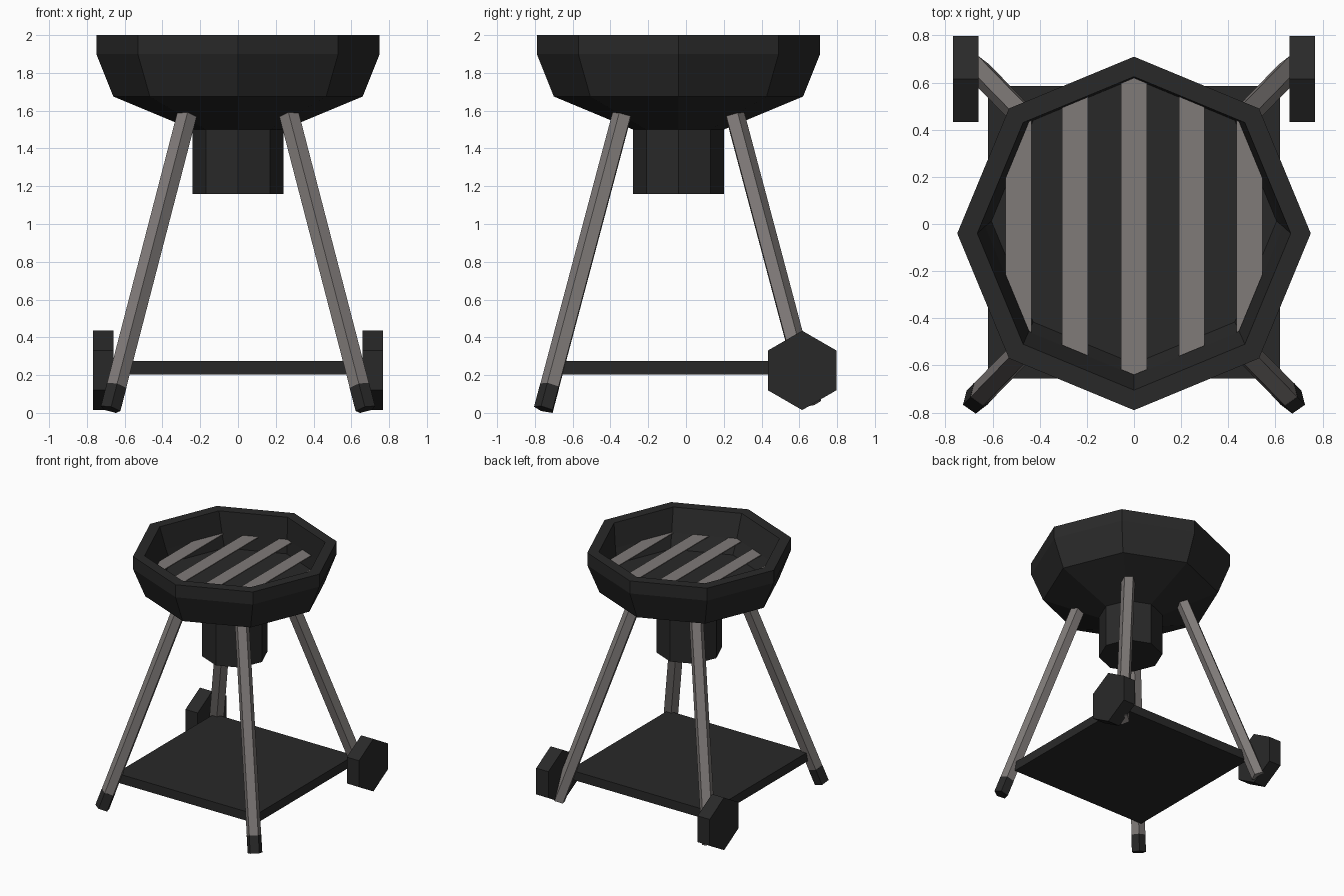
import bpy, bmesh, math
from mathutils import Vector

if "Cube" in bpy.data.objects:
    bpy.data.objects.remove(bpy.data.objects["Cube"])

CY = -0.04  # y centre of the bowl and legs


def material(name, rgb):
    m = bpy.data.materials.new(name)
    m.diffuse_color = (*rgb, 1)
    m.use_nodes = True
    m.node_tree.nodes["Principled BSDF"].inputs["Base Color"].default_value = m.diffuse_color
    return m


BLACK = material("charcoal black", (0.022, 0.022, 0.022))
STEEL = material("warm grey steel", (0.215, 0.197, 0.19))


def finish(name, bm, mat):
    bmesh.ops.recalc_face_normals(bm, faces=bm.faces)
    me = bpy.data.meshes.new(name)
    bm.to_mesh(me)
    bm.free()
    me.materials.append(mat)
    ob = bpy.data.objects.new(name, me)
    bpy.context.collection.objects.link(ob)
    return ob


def loft(name, rings, mat):
    """Skin a list of rings of points and cap both ends."""
    bm = bmesh.new()
    rows = [[bm.verts.new(p) for p in ring] for ring in rings]
    n = len(rows[0])
    for a, b in zip(rows, rows[1:]):
        for i in range(n):
            j = (i + 1) % n
            bm.faces.new((a[i], a[j], b[j], b[i]))
    bm.faces.new(rows[0][::-1])
    bm.faces.new(rows[-1])
    return finish(name, bm, mat)


def octagon(r, z, cy=CY):
    return [(r * math.cos(i * math.pi / 4), cy + r * math.sin(i * math.pi / 4), z)
            for i in range(8)]


def rod(name, a, b, r, ridge, mat):
    """Five-sided rod from a to b with one ridge facing the given direction."""
    a, b = Vector(a), Vector(b)
    axis = (b - a).normalized()
    out = Vector(ridge)
    out = (out - axis * out.dot(axis)).normalized()
    side = axis.cross(out)
    step = 2 * math.pi / 5
    rings = [[c + r * (out * math.cos(i * step) + side * math.sin(i * step))
              for i in range(5)] for c in (a, b)]
    return loft(name, rings, mat)


# open eight-sided bowl; the inside narrows towards the back
outside = [(0.24, 1.5), (0.66, 1.675), (0.75, 1.9), (0.75, 2.0)]
inside = [(0.665, 2.0, CY), (0.632, 1.82, -0.01), (0.605, 1.71, 0.012)]
loft("bowl", [octagon(*p) for p in outside + inside], BLACK)

# ash catcher below the bowl
loft("ash_catcher", [octagon(0.24, 1.16), octagon(0.24, 1.51)], BLACK)


# cooking grate bars, trimmed to an octagon
def half_length(x):
    x, r, t = abs(x), 0.63, math.tan(math.pi / 8)
    return r - x * t if x <= r * math.sqrt(0.5) else (r - x) / t


for k, x in enumerate((-0.49, -0.25, 0.0, 0.245, 0.49)):
    xs = sorted({x - 0.055, x + 0.055, x if x == 0 else math.copysign(abs(x) - 0.0445, x)})
    ring = [(v, -0.01 + half_length(v)) for v in xs]
    ring += [(v, -0.01 - half_length(v)) for v in reversed(xs)]
    loft("grate_bar_%d" % (k + 1),
         [[(px, py, z) for px, py in ring] for z in (1.816, 1.824)], STEEL)


# splayed legs; the front pair have dark feet
def leg_point(sx, sy, z):
    t = (z - 0.02) / 1.56
    return (sx * (0.675 - 0.405 * t), CY + sy * (0.71 - 0.415 * t), z)


for sx, side in ((-1, "left"), (1, "right")):
    front, back = (0, -1, 0), (0, 1, 0)
    rod("front_leg_" + side, leg_point(sx, -1, 0.14), leg_point(sx, -1, 1.6), 0.055, front, STEEL)
    rod("front_foot_" + side, leg_point(sx, -1, 0.019), leg_point(sx, -1, 0.142), 0.056, front, BLACK)
    rod("back_leg_" + side, leg_point(sx, 1, 0.05), leg_point(sx, 1, 1.6), 0.055, back, STEEL)
    # six-sided wheels on the back legs
    rings = [[(sx * x, 0.615 + 0.21 * math.sin(i * math.pi / 3), 0.225 + 0.21 * math.cos(i * math.pi / 3))
              for i in range(6)] for x in (0.66, 0.768)]
    loft("wheel_" + side, rings, BLACK)

# square lower shelf
loft("lower_shelf", [[(-0.62, -0.655, z), (0.62, -0.655, z), (0.62, 0.585, z), (-0.62, 0.585, z)]
                     for z in (0.203, 0.275)], BLACK)
